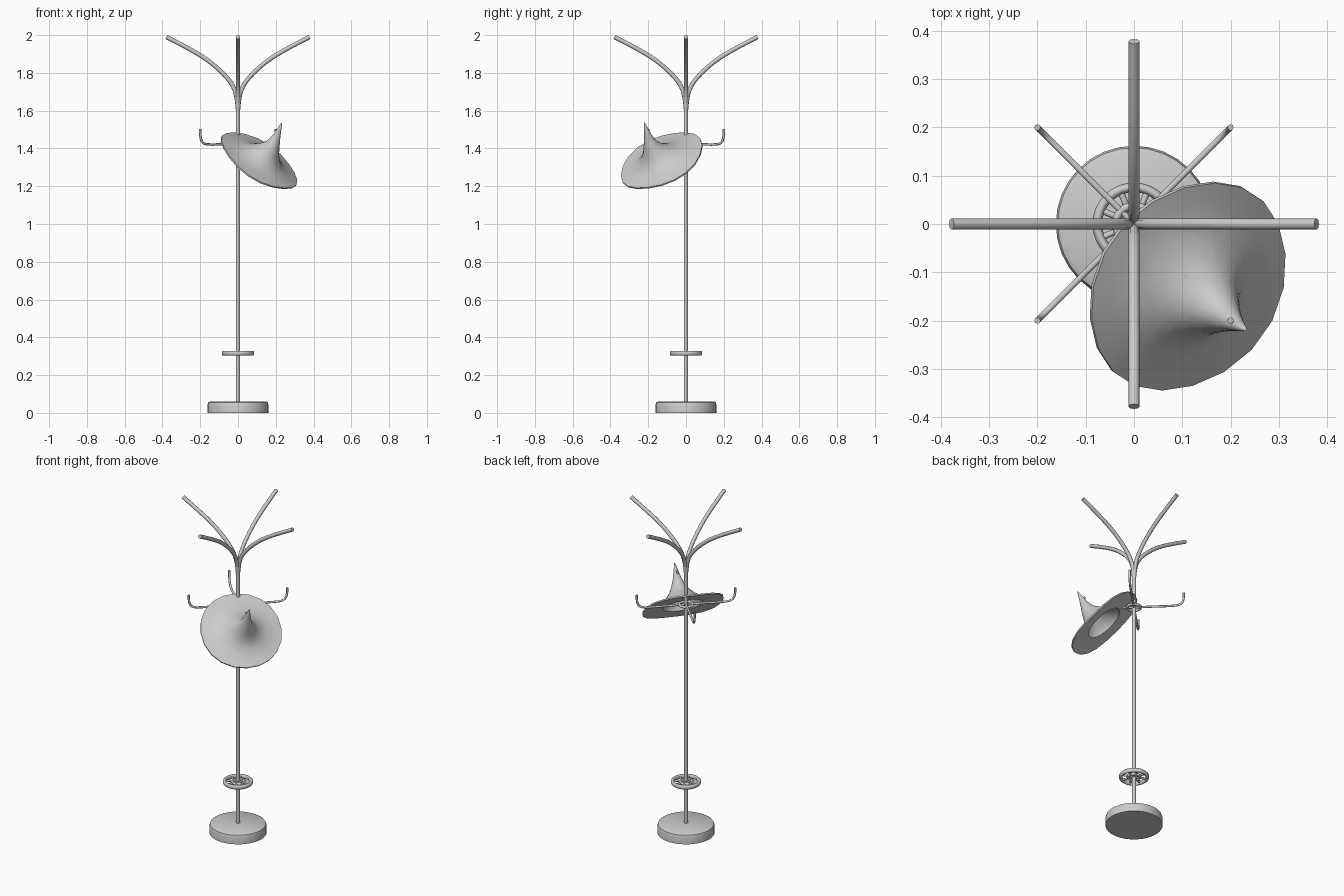
import bpy, bmesh
from math import sin, cos, pi, tau, radians
from mathutils import Vector

if "Cube" in bpy.data.objects:
    bpy.data.objects.remove(bpy.data.objects["Cube"])


def smooth(ob, angle=35):
    bpy.ops.object.select_all(action='DESELECT')
    ob.select_set(True)
    bpy.context.view_layer.objects.active = ob
    bpy.ops.object.shade_smooth_by_angle(angle=radians(angle))


def mesh_object(name, bm):
    bmesh.ops.recalc_face_normals(bm, faces=bm.faces)
    me = bpy.data.meshes.new(name)
    bm.to_mesh(me)
    bm.free()
    ob = bpy.data.objects.new(name, me)
    bpy.context.collection.objects.link(ob)
    smooth(ob)
    return ob


def lathe(name, profile, segs, place=lambda r, h, a: (r * cos(a), r * sin(a), h)):
    """Spin an (r, h) profile; r = 0 makes a pole point."""
    bm = bmesh.new()
    rings = []
    for r, h in profile:
        n = segs if r > 0 else 1
        rings.append([bm.verts.new(place(r, h, tau * i / segs)) for i in range(n)])
    for a, b in zip(rings, rings[1:]):
        for i in range(segs):
            j = (i + 1) % segs
            quad = [a[i % len(a)], a[j % len(a)], b[j % len(b)], b[i % len(b)]]
            bm.faces.new(list(dict.fromkeys(quad)))
    return mesh_object(name, bm)


def tube(name, points, radius):
    cu = bpy.data.curves.new(name, 'CURVE')
    cu.dimensions = '3D'
    cu.bevel_depth = radius
    cu.bevel_resolution = 2
    cu.use_fill_caps = True
    sp = cu.splines.new('NURBS')
    sp.points.add(len(points) - 1)
    for p, co in zip(sp.points, points):
        p.co = (*co, 1)
    sp.use_endpoint_u = True
    sp.order_u = 3
    sp.resolution_u = 4
    ob = bpy.data.objects.new(name, cu)
    bpy.context.collection.objects.link(ob)
    bpy.ops.object.select_all(action='DESELECT')
    ob.select_set(True)
    bpy.context.view_layer.objects.active = ob
    bpy.ops.object.convert(target='MESH')
    smooth(bpy.context.object, 50)


def torus(name, major, minor, z, flat=1.0):
    bpy.ops.mesh.primitive_torus_add(major_radius=major, minor_radius=minor,
                                     major_segments=32, minor_segments=10, location=(0, 0, z))
    ob = bpy.context.object
    ob.name = name
    ob.scale.z = flat
    smooth(ob, 60)


# Base and pole
lathe("base", [(0, 0), (.162, 0), (.162, .042), (.158, .055), (.148, .061), (0, .061)], 32)
lathe("pole", [(0, .05), (.011, .05), (.011, 1.66), (0, 1.66)], 12)

# Spoked wheel low on the pole
torus("wheel_rim", .076, .010, .316, 1.35)
torus("wheel_inner_ring", .034, .008, .316, 1.2)
for i in range(8):
    a = tau * (i + .5) / 8
    tube("wheel_spoke", [(r * cos(a), r * sin(a), .316) for r in (.005, .04, .076)], .0065)

# Top branches
branch = [(0, 1.60), (.004, 1.67), (.03, 1.745), (.11, 1.83), (.22, 1.91), (.378, 1.99)]
for i in range(4):
    a = i * pi / 2
    tube("top_branch", [(r * cos(a), r * sin(a), z) for r, z in branch], .0115)

# Coat hooks and their collar
torus("hook_collar", .038, .008, 1.422)
hook = [(0, 1.422), (.12, 1.422), (.21, 1.42), (.265, 1.425), (.284, 1.46), (.283, 1.503)]
for i in range(4):
    a = pi / 4 + i * pi / 2
    tube("coat_hook", [(r * cos(a), r * sin(a), z) for r, z in hook], .0065)

# Pointed hat hanging on the front right hook
out, side, up = Vector((1, -1, 0)).normalized(), Vector((1, 1, 0)).normalized(), Vector((0, 0, 1))
down = (.77 * out - .64 * up).normalized()
across = side - .11 * up
across = (across - down * across.dot(down)).normalized()
normal = down.cross(across)
centre = .172 * out - .012 * side + 1.338 * up


def hat_place(r, h, a):
    t = max(h, 0)
    bend = .02 * sin(min(t / .13, 1) * pi / 2) - max(0, t - .13) * .28
    wave = .006 * sin(3 * a + 1) * (r / .235) ** 3
    return centre + down * (r * cos(a) + bend) + across * r * sin(a) + normal * (h + wave)


hat = [(0, .252), (.006, .235), (.014, .20), (.025, .16), (.040, .12), (.060, .085),
       (.085, .056), (.115, .033), (.150, .017), (.195, .006), (.236, 0),
       (.236, -.008), (.18, -.006), (.115, -.003), (.106, .022), (.08, .048),
       (.053, .08), (.034, .115), (.018, .155), (0, .20)]
lathe("pointed_hat", hat, 20, hat_place)
